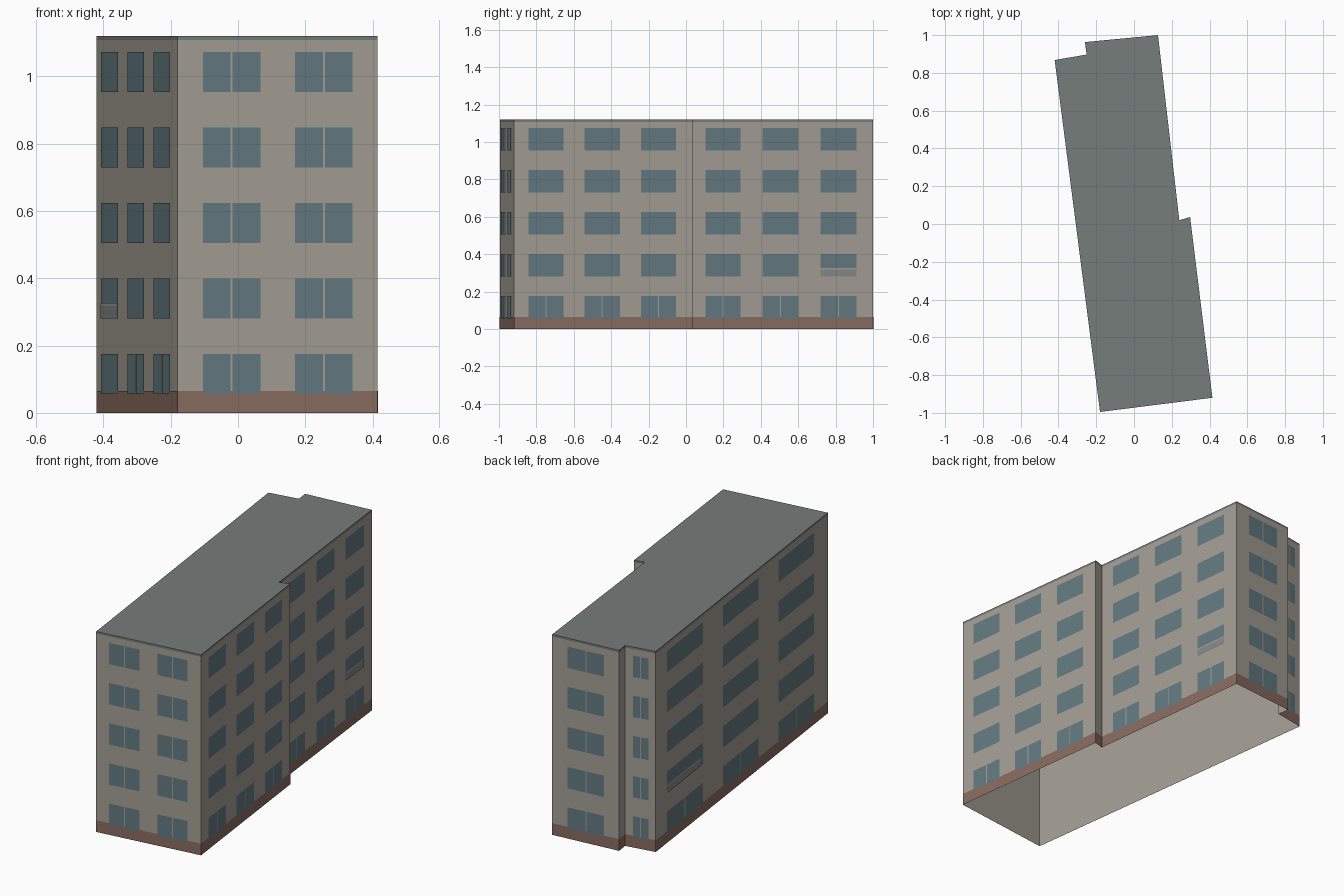
import bpy, bmesh
from mathutils import Vector

if "Cube" in bpy.data.objects:
    bpy.data.objects.remove(bpy.data.objects["Cube"])

H = 1.12
# footprint corners, counter-clockwise from the front left
FOOT = [(-0.18, -0.995), (0.415, -0.92), (0.297, 0.037), (0.24, 0.02),
        (0.127, 1.0), (-0.26, 0.963), (-0.251, 0.897), (-0.42, 0.868)]
N = len(FOOT)


def material(name, rgb):
    m = bpy.data.materials.new(name)
    m.diffuse_color = (*rgb, 1)
    m.use_nodes = True
    m.node_tree.nodes["Principled BSDF"].inputs["Base Color"].default_value = m.diffuse_color
    return m


WALL = material("plaster", (0.37, 0.345, 0.30))
ROOF = material("roofing", (0.18, 0.205, 0.195))
GLASS = material("glass", (0.125, 0.195, 0.22))
PLINTH = material("plinth_brown", (0.25, 0.15, 0.115))
PANEL = material("balcony_grey", (0.23, 0.25, 0.24))


def build(name, faces, mat):
    bm = bmesh.new()
    for f in faces:
        bm.faces.new([bm.verts.new(p) for p in f])
    bmesh.ops.remove_doubles(bm, verts=bm.verts, dist=1e-5)
    me = bpy.data.meshes.new(name)
    bm.to_mesh(me)
    bm.free()
    me.materials.append(mat)
    ob = bpy.data.objects.new(name, me)
    bpy.context.collection.objects.link(ob)
    return ob


def panel(edge, t0, t1, z0, z1, off):
    """Rectangle on a wall, t running 0..1 along that wall."""
    a, b = Vector(FOOT[edge]), Vector(FOOT[(edge + 1) % N])
    d = b - a
    n = Vector((d.y, -d.x)).normalized() * off
    p, q = a + d * t0 + n, a + d * t1 + n
    return [(p.x, p.y, z0), (q.x, q.y, z0), (q.x, q.y, z1), (p.x, p.y, z1)]


def ring(z0, z1, off=0):
    return [panel(i, 0, 1, z0, z1, off) for i in range(N)]


# walls (open underneath), plinth band, roof with a thin rim
build("walls", ring(0, H - 0.012), WALL)
build("plinth", ring(0, 0.065, 0.0012), PLINTH)
build("roof", ring(H - 0.012, H) + [[(x, y, H) for x, y in FOOT]], ROOF)

# windows: wall index -> spans along the wall
WINDOWS = {
    0: [(0.126, 0.415), (0.588, 0.875)],
    1: [(0.08, 0.278), (0.393, 0.591), (0.71, 0.905)],
    3: [(0.085, 0.277), (0.398, 0.592), (0.714, 0.91)],
    4: [(0.235, 0.78)],
    6: [(0.26, 0.77)],
    7: [(0.064, 0.272), (0.39, 0.595), (0.712, 0.918)],
}
panes = []
for edge, spans in WINDOWS.items():
    length = (Vector(FOOT[(edge + 1) % N]) - Vector(FOOT[edge])).length
    for floor in range(5):
        z0 = 0.281 + (floor - 1) * 0.2245
        z1 = z0 + 0.119
        for t0, t1 in spans:
            if edge in (0, 4, 6) or floor == 0:   # pairs of panes
                mid, gap = (t0 + t1) / 2, 0.003 / length
                panes += [panel(edge, t0, mid - gap, z0, z1, 0.0025),
                          panel(edge, mid + gap, t1, z0, z1, 0.0025)]
            else:
                panes.append(panel(edge, t0, t1, z0, z1, 0.0025))
build("windows", panes, GLASS)

# balcony fronts at the back end of both long sides, with a pale rail
for name, edge, t0, t1 in (("right", 3, 0.714, 0.91), ("left", 7, 0.064, 0.26)):
    build(name + "_balcony_front", [panel(edge, t0, t1, 0.281, 0.318, 0.004)], PANEL)
    build(name + "_balcony_rail", [panel(edge, t0, t1, 0.318, 0.326, 0.004)], WALL)
